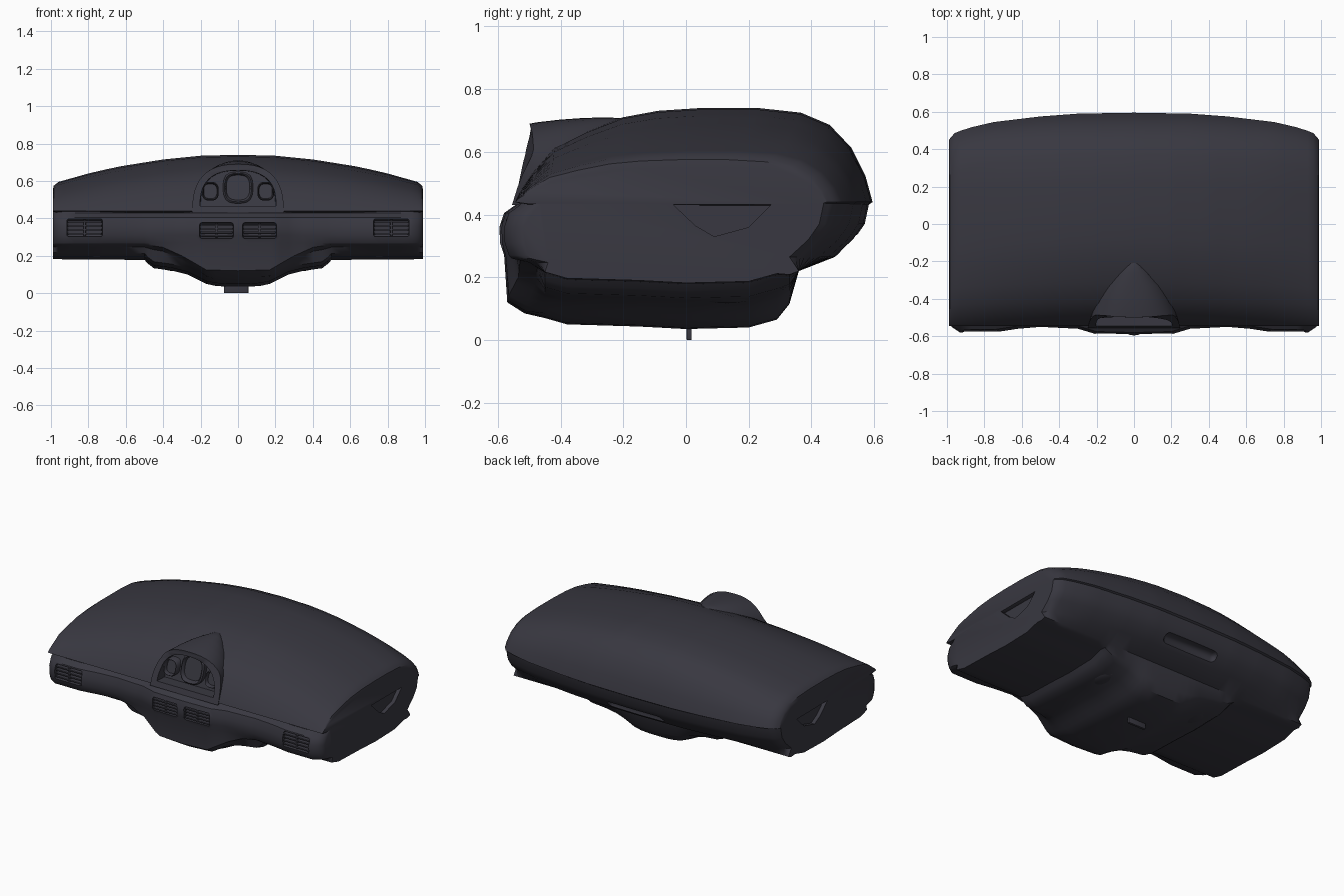
import bpy, bmesh, math
from mathutils import Vector

cube = bpy.data.objects.get("Cube")
if cube:
    bpy.data.objects.remove(cube, do_unlink=True)

mat = bpy.data.materials.new("charcoal_plastic")
mat.use_nodes = True
COLOR = (0.04, 0.039, 0.052, 1)
mat.diffuse_color = COLOR
bsdf = mat.node_tree.nodes["Principled BSDF"]
bsdf.inputs["Base Color"].default_value = COLOR
bsdf.inputs["Roughness"].default_value = 0.7


def lerp(table, x):
    """Piecewise linear lookup, symmetric in x."""
    x = abs(x)
    for (a, p), (b, q) in zip(table, table[1:]):
        if x <= b:
            return p + (q - p) * (x - a) / (b - a)
    return table[-1][1]


def finish(name, bm, angle=35):
    bmesh.ops.recalc_face_normals(bm, faces=bm.faces)
    mesh = bpy.data.meshes.new(name)
    bm.to_mesh(mesh)
    bm.free()
    obj = bpy.data.objects.new(name, mesh)
    bpy.context.collection.objects.link(obj)
    mesh.materials.append(mat)
    smooth(obj, angle)
    return obj


def smooth(obj, angle=35):
    bpy.ops.object.select_all(action='DESELECT')
    obj.select_set(True)
    bpy.context.view_layer.objects.active = obj
    bpy.ops.object.shade_smooth_by_angle(angle=math.radians(angle))


def loft(name, rings, angle=35):
    """Skin closed rings and cap both ends."""
    bm = bmesh.new()
    loops = [[bm.verts.new(p) for p in ring] for ring in rings]
    n = len(loops[0])
    for a, b in zip(loops, loops[1:]):
        for i in range(n):
            j = (i + 1) % n
            bm.faces.new((a[i], a[j], b[j], b[i]))
    bm.faces.new(loops[0])
    bm.faces.new(loops[-1])
    return finish(name, bm, angle)


def box(name, center, size, bevel=0.0):
    bm = bmesh.new()
    bmesh.ops.create_cube(bm, size=1)
    for v in bm.verts:
        v.co = Vector(center) + Vector([c * s for c, s in zip(v.co, size)])
    if bevel:
        bmesh.ops.bevel(bm, geom=bm.edges[:], offset=bevel, segments=3, affect='EDGES', profile=0.5)
    return finish(name, bm)


def cut(obj, cutter):
    mod = obj.modifiers.new("cut", 'BOOLEAN')
    mod.operation = 'DIFFERENCE'
    mod.solver = 'EXACT'
    mod.object = cutter
    bpy.ops.object.select_all(action='DESELECT')
    bpy.context.view_layer.objects.active = obj
    obj.select_set(True)
    bpy.ops.object.modifier_apply(modifier=mod.name)
    smooth(obj)


def drop(obj):
    bpy.data.objects.remove(obj, do_unlink=True)


# Stations across the width and the guides that shape each section
SEAM = 0.44
half = [0, .06, .12, .17, .2, .23, .27, .3, .35, .4, .45, .48, .5, .56, .62, .7, .75, .8, .87, .93, .96, .975, .985, .99]
stations = [-x for x in half[:0:-1]] + half
back = [(0, .595), (.3, .59), (.5, .575), (.75, .545), (.9, .51), (.96, .485), (.99, .45)]
crown = [(0, .74), (.2, .735), (.4, .715), (.65, .675), (.8, .64), (.96, .595), (.985, .575), (.99, .55)]
fascia = [(0, -.595), (.2, -.59), (.3, -.56), (.5, -.55), (.62, -.56), (.75, -.58), (.93, -.58), (.975, -.55), (.99, -.52)]
chin = [(0, .12), (.17, .125), (.23, .16), (.3, .2), (.4, .245), (.5, .26), (1, .26)]
belly = [(0, .035), (.1, .035), (.17, .05), (.27, .1), (.35, .12), (.46, .135), (.5, .178), (1, .182)]

# Upper pad
pad_shape = [(0, 0), (.012, .1), (.05, .32), (.11, .58), (.2, .75), (.3, .9), (.4, .97), (.52, 1),
             (.68, 1), (.8, .95), (.88, .82), (.94, .58), (.98, .28), (1, 0), (.97, -.08), (.04, -.05)]
rings = []
for x in stations:
    y0, y1, top = -.545, lerp(back, x), lerp(crown, x) - SEAM
    rings.append([(x, y0 + (y1 - y0) * u, SEAM + v * top) for u, v in pad_shape])
pad = loft("upper_pad", rings)

# Lower body with fascia, centre console and belly
rings = []
for x in stations:
    f, b, c, z = lerp(fascia, x), lerp(back, x), lerp(chin, x), lerp(belly, x)
    k = min(1, (.2 - z) / .165)
    shape = [(f + .055, .445), (f + .05, .43), (f + .015, .405), (f, .36), (f + .002, .31), (f + .015, max(c, .275) - .005),
             (f + .025, c), (f + .08, c - .025 * k - .01), (-.45, z + .035), (-.38, z + .015), (-.15, z + .008),
             (0, z), (.2, z + .005), (.29, z + .03), (.33, z + .06 * k + .02), (.36, .22), (b - .12, .265),
             (b - .06, .32), (b - .025, .37), (b - .01, SEAM), (b - .04, .46)]
    rings.append([(x, y, h) for y, h in shape])
body = loft("lower_body", rings)


# Instrument hood: arches growing towards the driver
def arch(w, base, top, y_of, n=24):
    pts = []
    for i in range(n + 1):
        a = math.pi * i / n
        s, c = math.sin(a), math.cos(a)
        z = base + (top - base) * s ** .75
        pts.append((w * math.copysign(abs(c) ** .8, c), y_of(z), z))
    return pts


def lip(z):
    return lerp([(0, -.565), (.44, -.555), (.52, -.525), (.6, -.485), (.66, -.49), (.71, -.505)], z)


rings = [arch(w, .43, top, lambda z, y=y: y) for y, w, top in
         [(-.18, .03, .695), (-.21, .08, .708), (-.26, .13, .71), (-.33, .185, .708), (-.4, .215, .703)]]
rings.append(arch(.235, .43, .695, lambda z: lip(z) + .03))
rings.append(arch(.245, .43, .69, lip))
hood = loft("instrument_hood", rings, 40)

# Recess for the instruments
opening = loft("opening_cutter", [arch(.215, .465, .662, lambda z: -.8),
                                  arch(.2, .465, .655, lambda z: -.47 + .3 * (z - .465))])
cut(pad, opening)
cut(hood, opening)
drop(opening)


def dial(name, x, z, rx, rz, depth):
    """Raised rim with a sunken face, leaning with the recess."""
    rings = []
    for scale, d in [(1, .03), (1, -depth), (.9, -depth - .008), (.82, -depth), (.78, -depth + .015)]:
        ring = []
        for i in range(28):
            a = 2 * math.pi * i / 28
            dx = rx * scale * math.copysign(abs(math.cos(a)) ** .7, math.cos(a))
            dz = rz * scale * math.copysign(abs(math.sin(a)) ** .7, math.sin(a))
            ring.append((x + dx, -.47 + .3 * (z + dz - .465) + d, z + dz))
        rings.append(ring)
    loft(name, rings)


dial("centre_dial", 0, .565, .08, .085, .03)
for side, label in ((1, "left"), (-1, "right")):
    dial(label + "_dial", side * .148, .545, .045, .05, .035)

# Air vents: pocket, slats and a divider
for side, label in ((1, "left"), (-1, "right")):
    for kind, cx, cz, w, h in (("centre", .115, .335, .18, .085), ("outer", .82, .35, .19, .095)):
        x = side * cx
        y = lerp(fascia, x)
        pocket = box("vent_cutter", (x, y, cz), (w, .07, h), .012)
        cut(body, pocket)
        drop(pocket)
        for i in range(4):
            z = cz + h * (i - 1.5) / 4.4
            box(f"{label}_{kind}_vent_slat_{i + 1}", (x, y + .022, z), (w - .006, .032, .01), .003)
        box(f"{label}_{kind}_vent_divider", (x, y + .026, cz), (.012, .03, h - .006), .003)

    # Shallow notch in each end below the pad
    notch = [(-.06, .45), (.03, .365), (.09, .33), (.2, .36), (.29, .45)]
    cutter = loft("notch_cutter", [[(side * d, y, z) for y, z in notch] for d in (.965, 1.1)])
    cut(body, cutter)
    drop(cutter)

    # Mounting bump under each side
    bm = bmesh.new()
    bmesh.ops.create_uvsphere(bm, u_segments=20, v_segments=10, radius=1)
    for v in bm.verts:
        v.co = Vector((side * .33 + v.co.x * .08, .13 + v.co.y * .11, .145 + v.co.z * .028))
    finish(label + "_mount_bump", bm)

# Slot in the rear underside and the small tab below
slot = box("slot_cutter", (0, .54, .3), (.4, .1, .07), .03)
cut(body, slot)
drop(slot)
box("bottom_tab", (-.01, .01, .025), (.13, .016, .05), .003)
